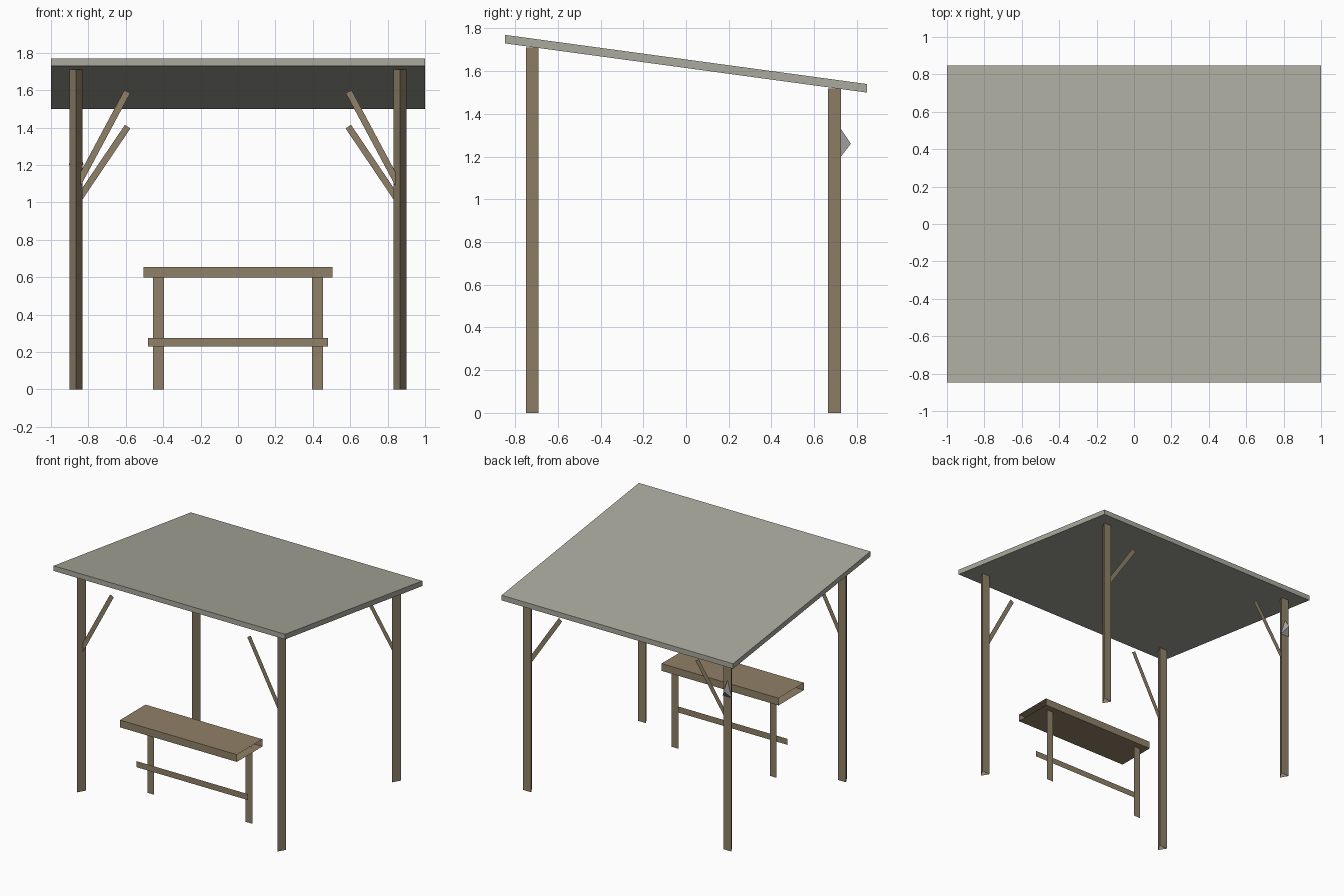
import bpy
import math
from mathutils import Vector

cube = bpy.data.objects.get("Cube")
if cube:
    bpy.data.objects.remove(cube, do_unlink=True)


def make_material(name, color):
    mat = bpy.data.materials.new(name)
    mat.use_nodes = True
    mat.diffuse_color = (*color, 1)
    mat.node_tree.nodes["Principled BSDF"].inputs["Base Color"].default_value = (*color, 1)
    return mat


wood = make_material("brown wood", (0.28, 0.22, 0.14))
roofing = make_material("pale roofing", (0.40, 0.40, 0.34))
metal = make_material("grey metal", (0.38, 0.38, 0.37))


def make_object(name, verts, faces, mat):
    mesh = bpy.data.meshes.new(name)
    mesh.from_pydata(verts, [], faces)
    mesh.materials.append(mat)
    obj = bpy.data.objects.new(name, mesh)
    bpy.context.collection.objects.link(obj)
    return obj


def extrude_x(name, profile, half, mat, capped):
    """Sweep a counter-clockwise (y, z) profile along x."""
    n = len(profile)
    verts = [(x, y, z) for x in (-half, half) for y, z in profile]
    faces = [(i, (i + 1) % n, n + (i + 1) % n, n + i)[::-1] for i in range(n)]
    if capped:
        faces += [tuple(range(n))[::-1], tuple(range(n, 2 * n))]
    return make_object(name, verts, faces, mat)


def board(name, start, end, width, y):
    """Thin flat board facing the front, between two (x, z) points."""
    a, b = Vector(start), Vector(end)
    d = (b - a).normalized() * width / 2
    side = Vector((-d.y, d.x))
    corners = [a - side, b - side, b + side, a + side]
    return make_object(name, [(c.x, y, c.y) for c in corners], [(0, 1, 2, 3)], wood)


def post(name, x, y, height):
    """Three-sided post with its edge to the front."""
    bpy.ops.mesh.primitive_cylinder_add(vertices=3, radius=0.04, depth=height,
                                        end_fill_type='NOTHING',
                                        location=(x, y, height / 2),
                                        rotation=(0, 0, math.pi))
    obj = bpy.context.object
    obj.name = name
    obj.data.materials.append(wood)


# Sloping roof slab
extrude_x("roof", [(-0.847, 1.73), (0.847, 1.5), (0.847, 1.54), (-0.847, 1.77)],
          1.0, roofing, True)

# Posts, braces and table legs on both sides
for side, s in (("right", -1), ("left", 1)):
    post(f"front_post_{side}", s * 0.865, -0.71, 1.71)
    post(f"back_post_{side}", s * 0.865, 0.705, 1.52)
    board(f"front_brace_{side}", (s * 0.855, 1.1), (s * 0.592, 1.592), 0.035, -0.71)
    board(f"back_brace_{side}", (s * 0.86, 1.005), (s * 0.59, 1.405), 0.035, 0.705)
    board(f"table_leg_{side}", (s * 0.425, 0), (s * 0.425, 0.6), 0.06, -0.47)

# Table top with open ends, and the rail below it
extrude_x("table_top", [(-0.735, 0.598), (-0.42, 0.598), (-0.42, 0.655), (-0.735, 0.655)],
          0.505, wood, False)
board("table_rail", (-0.48, 0.252), (0.48, 0.252), 0.047, -0.565)

# Small pointed lamp on the back of one post
make_object("lamp",
            [(-0.905, 0.725, 1.2), (-0.825, 0.725, 1.2), (-0.865, 0.725, 1.33),
             (-0.865, 0.772, 1.26)],
            [(0, 1, 2), (0, 3, 1), (1, 3, 2), (2, 3, 0)], metal)
